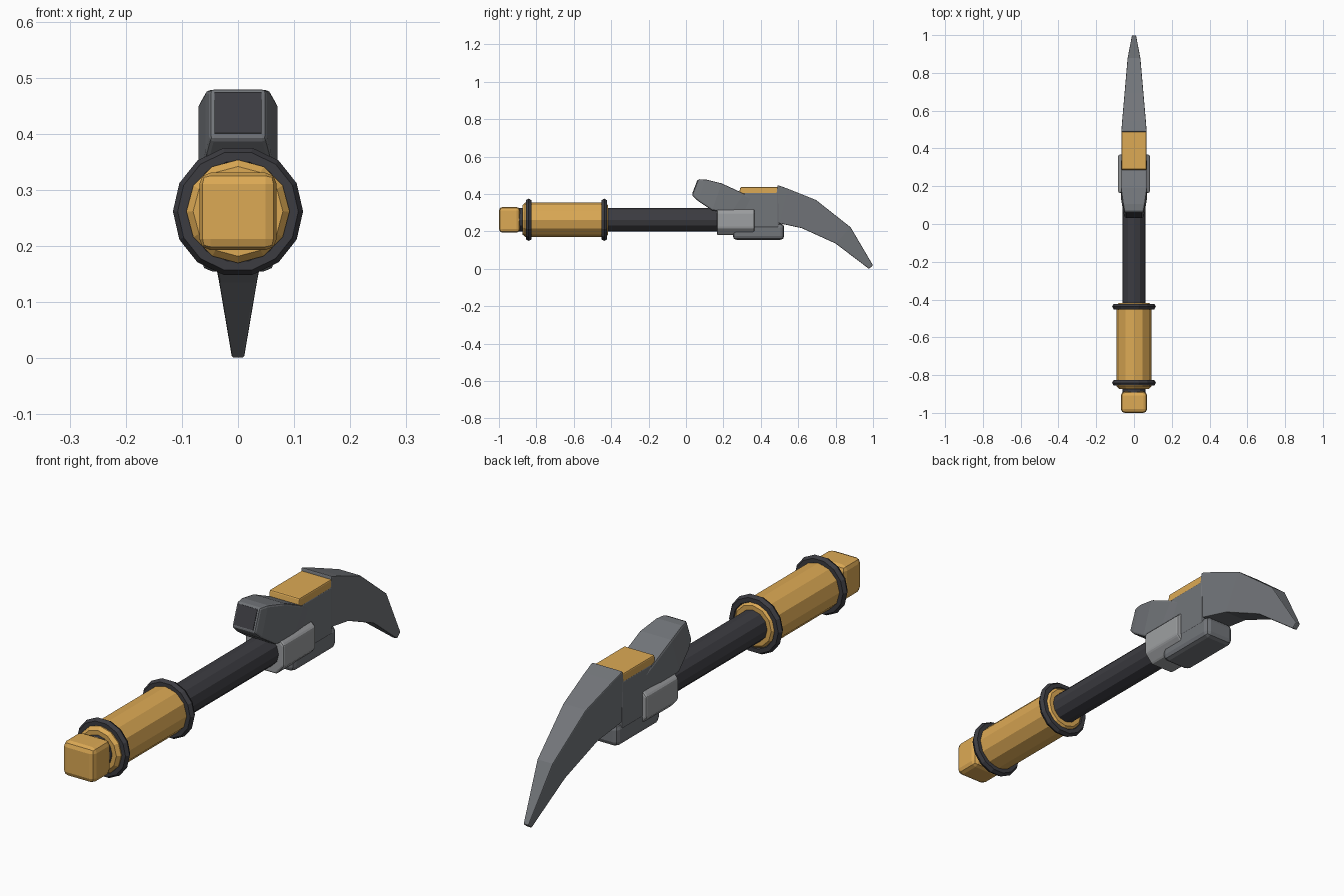
import bpy, bmesh, math
from mathutils import Matrix, Vector

if "Cube" in bpy.data.objects:
    bpy.data.objects.remove(bpy.data.objects["Cube"])

AXIS_Z = 0.262


def material(name, rgb):
    m = bpy.data.materials.new(name)
    m.diffuse_color = (*rgb, 1)
    m.use_nodes = True
    m.node_tree.nodes["Principled BSDF"].inputs["Base Color"].default_value = m.diffuse_color
    return m


ORANGE = material("orange", (0.72, 0.40, 0.09))
DARK = material("dark_rubber", (0.045, 0.045, 0.053))
STEEL = material("steel", (0.17, 0.18, 0.195))
LIGHT = material("light_steel", (0.34, 0.35, 0.36))


def finish(name, bm, mat, bevel=0.0):
    bmesh.ops.recalc_face_normals(bm, faces=bm.faces)
    me = bpy.data.meshes.new(name)
    bm.to_mesh(me)
    bm.free()
    ob = bpy.data.objects.new(name, me)
    bpy.context.collection.objects.link(ob)
    me.materials.append(mat)
    if bevel:
        mod = ob.modifiers.new("bevel", 'BEVEL')
        mod.width, mod.segments = bevel, 2
        mod.limit_method = 'ANGLE'
    return ob


def skin(name, loops, mat, bevel=0.0, closed=False):
    """Bridge a list of equal-length point loops."""
    bm = bmesh.new()
    rows = [[bm.verts.new(p) for p in loop] for loop in loops]
    n = len(rows[0])
    pairs = list(zip(rows, rows[1:]))
    if closed:
        pairs.append((rows[-1], rows[0]))
    for a, b in pairs:
        for i in range(n):
            j = (i + 1) % n
            bm.faces.new((a[i], a[j], b[j], b[i]))
    if not closed:
        bm.faces.new(rows[0])
        bm.faces.new(rows[-1])
    return finish(name, bm, mat, bevel)


def lathe(name, profile, sides, mat, closed=False):
    """Revolve (y, radius) points about the handle axis."""
    ang = [2 * math.pi * i / sides for i in range(sides)]
    loops = [[(r * math.cos(a), y, AXIS_Z + r * math.sin(a)) for a in ang]
             for y, r in profile]
    return skin(name, loops, mat, closed=closed)


def blade(name, stations, mat, bevel):
    """Loft of rectangles: (top y, top z, bottom y, bottom z, half width)."""
    loops = [[(-w, ty, tz), (w, ty, tz), (w, by, bz), (-w, by, bz)]
             for ty, tz, by, bz, w in stations]
    return skin(name, loops, mat, bevel)


def prism(name, outline, w, mat, bevel):
    return skin(name, [[(s * w, y, z) for y, z in outline] for s in (-1, 1)], mat, bevel)


def box(name, x, y0, y1, z0, z1, mat, bevel):
    return prism(name, [(y0, z0), (y1, z0), (y1, z1), (y0, z1)], x, mat, bevel)


# Handle: pommel, shaft, grip and its two rings
box("pommel", 0.069, -1.0, -0.887, 0.193, 0.331, ORANGE, 0.02)
lathe("shaft", [(-0.90, 0.062), (0.34, 0.062)], 12, DARK)
lathe("grip", [(-0.873, 0.08), (-0.86, 0.092), (-0.43, 0.092), (-0.418, 0.08)], 12, ORANGE)
for label, y in (("rear", -0.841), ("front", -0.437)):
    ring = [(y + 0.017 * math.cos(a), 0.099 + 0.017 * math.sin(a))
            for a in [math.radians(30 + 60 * k) for k in range(6)]]
    lathe(label + "_grip_ring", ring, 14, DARK, closed=True)

# Collar clamping the head to the shaft
section = [(0.05, 0.18), (0.084, 0.218), (0.084, 0.302), (0.06, 0.325)]
section += [(-x, z) for x, z in reversed(section)]
skin("collar", [[(x, y, z) for x, z in section] for y in (0.165, 0.367)], LIGHT, 0.008)

# Head core and lower block
prism("head_core", [(0.235, 0.22), (0.235, 0.305), (0.31, 0.408), (0.495, 0.408), (0.495, 0.22)],
      0.067, STEEL, 0.006)
box("lower_block", 0.066, 0.25, 0.525, 0.155, 0.242, STEEL, 0.02)

# Hammer end with its dark striking face
blade("hammer", [(0.065, 0.479, 0.032, 0.392, 0.05), (0.105, 0.478, 0.065, 0.362, 0.058),
                 (0.19, 0.457, 0.14, 0.312, 0.070), (0.31, 0.402, 0.24, 0.300, 0.070),
                 (0.36, 0.375, 0.32, 0.290, 0.066)], STEEL, 0.008)
blade("striking_face", [(0.061, 0.475, 0.033, 0.402, 0.042),
                        (0.071, 0.471, 0.043, 0.398, 0.042)], DARK, 0)

# Curved pick
blade("pick", [(0.49, 0.448, 0.455, 0.257, 0.067), (0.545, 0.428, 0.50, 0.243, 0.063),
               (0.695, 0.368, 0.62, 0.217, 0.050), (0.88, 0.222, 0.80, 0.135, 0.034),
               (1.0, 0.018, 0.978, 0.0, 0.011)], STEEL, 0.004)

# Orange top plate
prism("top_plate", [(0.285, 0.408), (0.302, 0.400), (0.492, 0.400), (0.492, 0.436), (0.29, 0.436)],
      0.066, ORANGE, 0.005)
